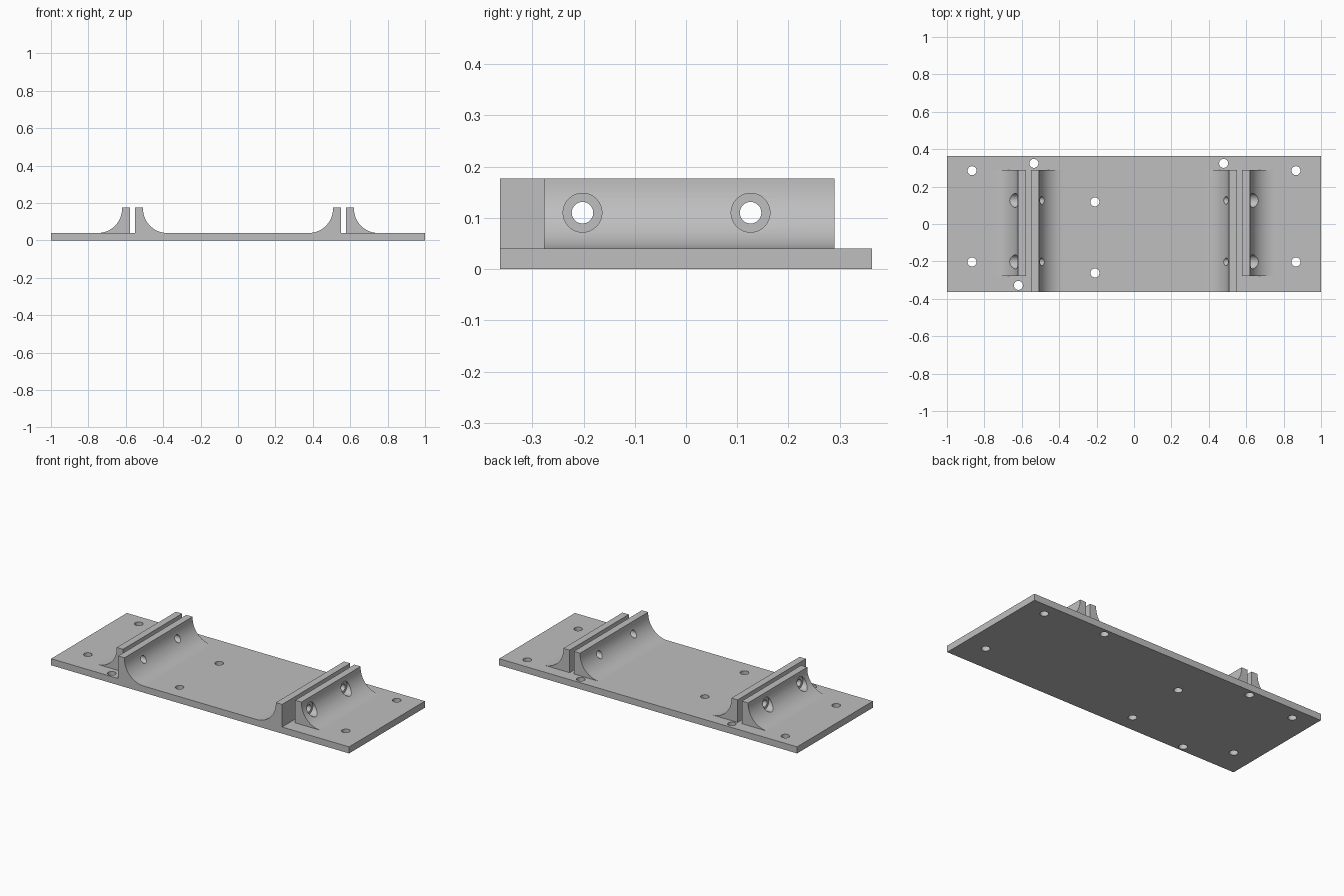
import bpy
import math
from mathutils import Matrix

cube = bpy.data.objects.get("Cube")
if cube:
    bpy.data.objects.remove(cube, do_unlink=True)

HALF_DEPTH = 0.363
PLATE_TOP = 0.04
RAIL_TOP = 0.177
BACK = 0.29
FILLET = 0.13
BOLT_Y = (-0.202, 0.126)
BOLT_Z = 0.11

grey = bpy.data.materials.new("plain grey")
grey.diffuse_color = (0.52, 0.52, 0.52, 1)
grey.use_nodes = True
grey.node_tree.nodes["Principled BSDF"].inputs["Base Color"].default_value = grey.diffuse_color


def extrude_y(name, profile, y0, y1):
    """Solid made by sweeping an (x, z) profile along y."""
    n = len(profile)
    verts = [(x, y, z) for y in (y0, y1) for x, z in profile]
    faces = [list(range(n)), list(range(2 * n - 1, n - 1, -1))]
    faces += [[i, i + n, (i + 1) % n + n, (i + 1) % n] for i in range(n)]
    mesh = bpy.data.meshes.new(name)
    mesh.from_pydata(verts, [], faces)
    mesh.materials.append(grey)
    obj = bpy.data.objects.new(name, mesh)
    bpy.context.collection.objects.link(obj)
    # consistent outward normals
    bpy.context.view_layer.objects.active = obj
    bpy.ops.object.mode_set(mode='EDIT')
    bpy.ops.mesh.select_all(action='SELECT')
    bpy.ops.mesh.normals_make_consistent(inside=False)
    bpy.ops.object.mode_set(mode='OBJECT')
    return obj


def drill(obj, centre, radius, length, along_x=False):
    """Cut a round hole, vertical or along x."""
    turn = (0, math.pi / 2, 0) if along_x else (0, 0, 0)
    bpy.ops.mesh.primitive_cylinder_add(vertices=32, radius=radius, depth=length,
                                        location=centre, rotation=turn)
    cutter = bpy.context.object
    cutter.hide_render = True
    cutter.data.materials.append(grey)
    mod = obj.modifiers.new("hole", 'BOOLEAN')
    mod.operation = 'DIFFERENCE'
    mod.solver = 'EXACT'
    mod.object = cutter
    bpy.context.view_layer.objects.active = obj
    bpy.ops.object.modifier_apply(modifier=mod.name)
    bpy.data.objects.remove(cutter, do_unlink=True)


def smooth(obj):
    bpy.ops.object.select_all(action='DESELECT')
    obj.select_set(True)
    bpy.context.view_layer.objects.active = obj
    bpy.ops.object.shade_smooth_by_angle(angle=math.radians(30))


def rail_profile(flat_x, face_x, side):
    """Upright wall with a concave fillet sweeping down to the plate."""
    out = 1 if face_x > flat_x else -1
    pts = [(flat_x, PLATE_TOP), (flat_x, RAIL_TOP), (face_x, RAIL_TOP)]
    cx, cz = face_x + out * FILLET, PLATE_TOP + FILLET
    steps = 20
    for i in range(steps + 1):
        a = math.pi / 2 * i / steps
        pts.append((cx - out * FILLET * math.cos(a), cz - FILLET * math.sin(a)))
    return [(side * x, z) for x, z in pts]


# Base plate with its mounting holes
plate = extrude_y("base_plate", [(-1, 0), (1, 0), (1, PLATE_TOP), (-1, PLATE_TOP)],
                  -HALF_DEPTH, HALF_DEPTH)
plate_holes = [(x, y) for x in (-0.866, 0.866) for y in (-0.203, 0.285)]
plate_holes += [(-0.209, 0.118), (-0.209, -0.262),
                (-0.535, 0.324), (0.479, 0.324), (-0.618, -0.328)]
for x, y in plate_holes:
    drill(plate, (x, y, PLATE_TOP / 2), 0.024, 0.2)
smooth(plate)

# Paired rails on both sides
for side, label in ((1, "left"), (-1, "right")):
    inner = extrude_y(label + "_inner_rail", rail_profile(0.55, 0.508, side),
                      -HALF_DEPTH, BACK)
    outer = extrude_y(label + "_outer_rail", rail_profile(0.578, 0.62, side),
                      -0.277, BACK)
    for y in BOLT_Y:
        # through holes, then a wide recess in the outer rail
        drill(inner, (side * 0.5, y, BOLT_Z), 0.021, 0.4, True)
        drill(outer, (side * 0.6, y, BOLT_Z), 0.021, 0.4, True)
        drill(outer, (side * 0.717, y, BOLT_Z), 0.038, 0.2, True)
    smooth(inner)
    smooth(outer)
